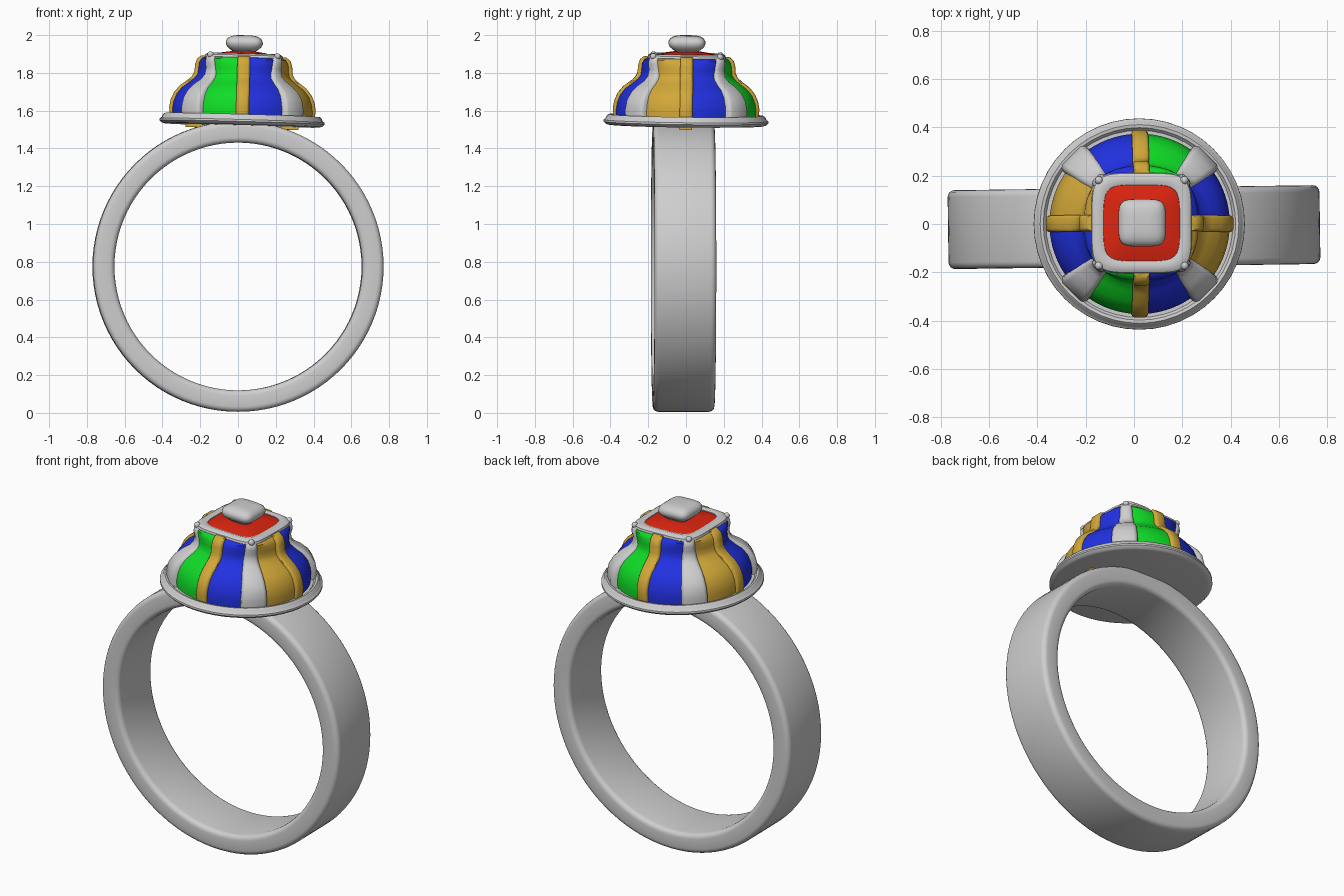
import bpy, bmesh, math
from mathutils import Matrix, Vector

if "Cube" in bpy.data.objects:
    bpy.data.objects.remove(bpy.data.objects["Cube"], do_unlink=True)


def material(name, rgb):
    m = bpy.data.materials.new(name)
    m.use_nodes = True
    m.diffuse_color = (*rgb, 1)
    bsdf = m.node_tree.nodes["Principled BSDF"]
    bsdf.inputs["Base Color"].default_value = (*rgb, 1)
    bsdf.inputs["Roughness"].default_value = 0.5
    return m


silver = material("silver", (0.62, 0.62, 0.62))
gold = material("gold", (0.64, 0.39, 0.04))
blue = material("blue", (0.015, 0.03, 0.75))
green = material("green", (0.005, 0.72, 0.02))
red = material("red", (0.72, 0.018, 0.005))

# The head sits a little off centre and tilts slightly
PIVOT = Vector((0.022, 0, 1.55))
HEAD = (Matrix.Translation(PIVOT)
        @ Matrix.Rotation(math.radians(1.6), 4, "Y")
        @ Matrix.Rotation(math.radians(-0.7), 4, "X")
        @ Matrix.Translation((0, 0, -PIVOT.z)))
parts = []


def add(name, bm, mats, matrix=HEAD):
    bmesh.ops.recalc_face_normals(bm, faces=bm.faces)
    bm.transform(matrix)
    me = bpy.data.meshes.new(name)
    bm.to_mesh(me)
    bm.free()
    for m in mats:
        me.materials.append(m)
    ob = bpy.data.objects.new(name, me)
    bpy.context.collection.objects.link(ob)
    parts.append(ob)
    return ob


def bridge(bm, rings, closed=False, caps=True):
    """Skin a list of vertex rings."""
    pairs = list(zip(rings, rings[1:]))
    if closed:
        pairs.append((rings[-1], rings[0]))
    for a, b in pairs:
        n = len(a)
        for i in range(n):
            j = (i + 1) % n
            bm.faces.new((a[i], a[j], b[j], b[i]))
    if caps and not closed:
        bm.faces.new(rings[0])
        bm.faces.new(rings[-1])


def loft(rows, segs=96, closed=False, caps=True):
    """Stack of rounded outlines: half size, height, squareness (2 is a circle)."""
    bm = bmesh.new()
    rings = []
    for h, z, p in rows:
        ring = []
        for i in range(segs):
            a = 2 * math.pi * i / segs
            c, s = math.cos(a), math.sin(a)
            r = h * (abs(c) ** p + abs(s) ** p) ** (-1 / p)
            ring.append(bm.verts.new((r * c, r * s, z)))
        rings.append(ring)
    bridge(bm, rings, closed, caps)
    return bm


def rib(name, path, round_off, mat, angle):
    """Bar following a radial path of (radius, height, half width)."""
    bm = bmesh.new()
    rings = []
    for r, z, w in path:
        e = round_off
        section = [(-w, -0.06), (-w, -e), (-w + e * 0.4, -e * 0.35), (-w + e, 0),
                   (w - e, 0), (w - e * 0.4, -e * 0.35), (w, -e), (w, -0.06)]
        rings.append([bm.verts.new((r + d, t, z)) for t, d in section])
    bridge(bm, rings)
    add(name, bm, [mat], HEAD @ Matrix.Rotation(angle, 4, "Z"))


# Finger band: rounded rectangle section turned about the y axis
half_w, inner, outer, bev = 0.163, 0.656, 0.769, 0.028
section = []
for cy, cr, start in ((1, outer, 0), (-1, outer, 90), (-1, inner, 180), (1, inner, 270)):
    oy = cy * (half_w - bev)
    orr = cr - bev if cr == outer else cr + bev
    for k in range(5):
        a = math.radians(start + k * 22.5)
        section.append((orr + bev * math.sin(a), oy + bev * math.cos(a), 2))
bm = loft([(r, y, p) for r, y, p in section], 96, closed=True)
add("finger_band", bm, [silver],
    Matrix.Translation((0, -0.013, 0.775)) @ Matrix.Rotation(math.radians(0.8), 4, "Z")
    @ Matrix.Rotation(math.pi / 2, 4, "X"))

# Base plate with raised lip
plate = [(0.41, 1.522), (0.425, 1.526), (0.437, 1.538), (0.436, 1.548), (0.426, 1.555),
         (0.421, 1.568), (0.411, 1.577), (0.398, 1.575), (0.387, 1.562)]
add("base_plate", loft([(r, z, 2) for r, z in plate], 48), [silver])

# Dome with eight coloured panels
dome = [(0.37, 1.55, 2), (0.373, 1.6, 2), (0.367, 1.64, 2), (0.352, 1.68, 2), (0.325, 1.715, 2),
        (0.285, 1.745, 2), (0.256, 1.77, 2), (0.243, 1.79, 2.1), (0.24, 1.82, 2.2),
        (0.236, 1.85, 2.5), (0.224, 1.87, 3.2), (0.2, 1.885, 4.5)]
bm = loft(dome)
sectors = [0, 1, 0, 2, 0, 1, 0, 2]
for f in bm.faces:
    c = f.calc_center_median()
    turn = math.atan2(c.y, c.x) % (2 * math.pi)
    f.material_index = sectors[int(turn / (math.pi / 4)) % 8]
add("dome_panels", bm, [blue, green, gold])

# Ribs between the panels
gold_path = [(0.383, 1.56, 0.034), (0.388, 1.61, 0.034), (0.381, 1.65, 0.034), (0.364, 1.69, 0.034),
             (0.335, 1.725, 0.034), (0.295, 1.755, 0.034), (0.272, 1.775, 0.034), (0.26, 1.8, 0.034),
             (0.257, 1.84, 0.034), (0.248, 1.868, 0.033), (0.225, 1.887, 0.032)]
silver_path = [(0.398, 1.56, 0.07), (0.4, 1.61, 0.07), (0.39, 1.66, 0.067), (0.365, 1.7, 0.061),
               (0.325, 1.735, 0.053), (0.285, 1.76, 0.045), (0.264, 1.785, 0.04), (0.259, 1.82, 0.036),
               (0.267, 1.85, 0.034), (0.264, 1.875, 0.032), (0.245, 1.893, 0.027)]
for i, side in enumerate(("left", "back", "right", "front")):
    a = i * math.pi / 2
    rib("gold_rib_" + side, gold_path, 0.012, gold, a)
    rib("corner_rib_" + str(i + 1), silver_path, 0.018, silver, a + math.pi / 4)
    # Small bead where each corner rib meets the frame
    bm = bmesh.new()
    bmesh.ops.create_uvsphere(bm, u_segments=16, v_segments=10, radius=0.017)
    b = a + math.pi / 4
    add("corner_bead_" + str(i + 1), bm, [silver],
        HEAD @ Matrix.Translation((0.25 * math.cos(b), 0.25 * math.sin(b), 1.89)))

# Gold tabs under the plate
for side, s in (("left", 1), ("right", -1)):
    bm = bmesh.new()
    bmesh.ops.create_cube(bm, size=1)
    bm.transform(Matrix.Diagonal((0.09, 0.066, 0.025, 1)))
    add("under_tab_" + side, bm, [gold], HEAD @ Matrix.Translation((s * 0.255, 0, 1.518)))

# Square frame, red top and cushion button
frame = [(0.2, 1.87), (0.208, 1.88), (0.205, 1.892), (0.193, 1.9), (0.172, 1.902),
         (0.158, 1.897), (0.152, 1.875)]
add("top_frame", loft([(h, z, 4.8) for h, z in frame], closed=True), [silver])
add("red_top", loft([(0.165, 1.88, 5), (0.16, 1.893, 5), (0.12, 1.905, 5), (0.07, 1.913, 5)]), [red])
button = [(0.06, 1.9), (0.062, 1.915), (0.075, 1.924), (0.091, 1.938), (0.098, 1.955), (0.097, 1.968),
          (0.09, 1.981), (0.075, 1.991), (0.055, 1.997), (0.03, 1.999)]
add("top_button", loft([(h, z, 4.5) for h, z in button]), [silver])

# Smooth shading with sharp edges kept
bpy.ops.object.select_all(action="DESELECT")
for ob in parts:
    ob.select_set(True)
bpy.context.view_layer.objects.active = parts[0]
bpy.ops.object.shade_smooth_by_angle(angle=math.radians(40))
